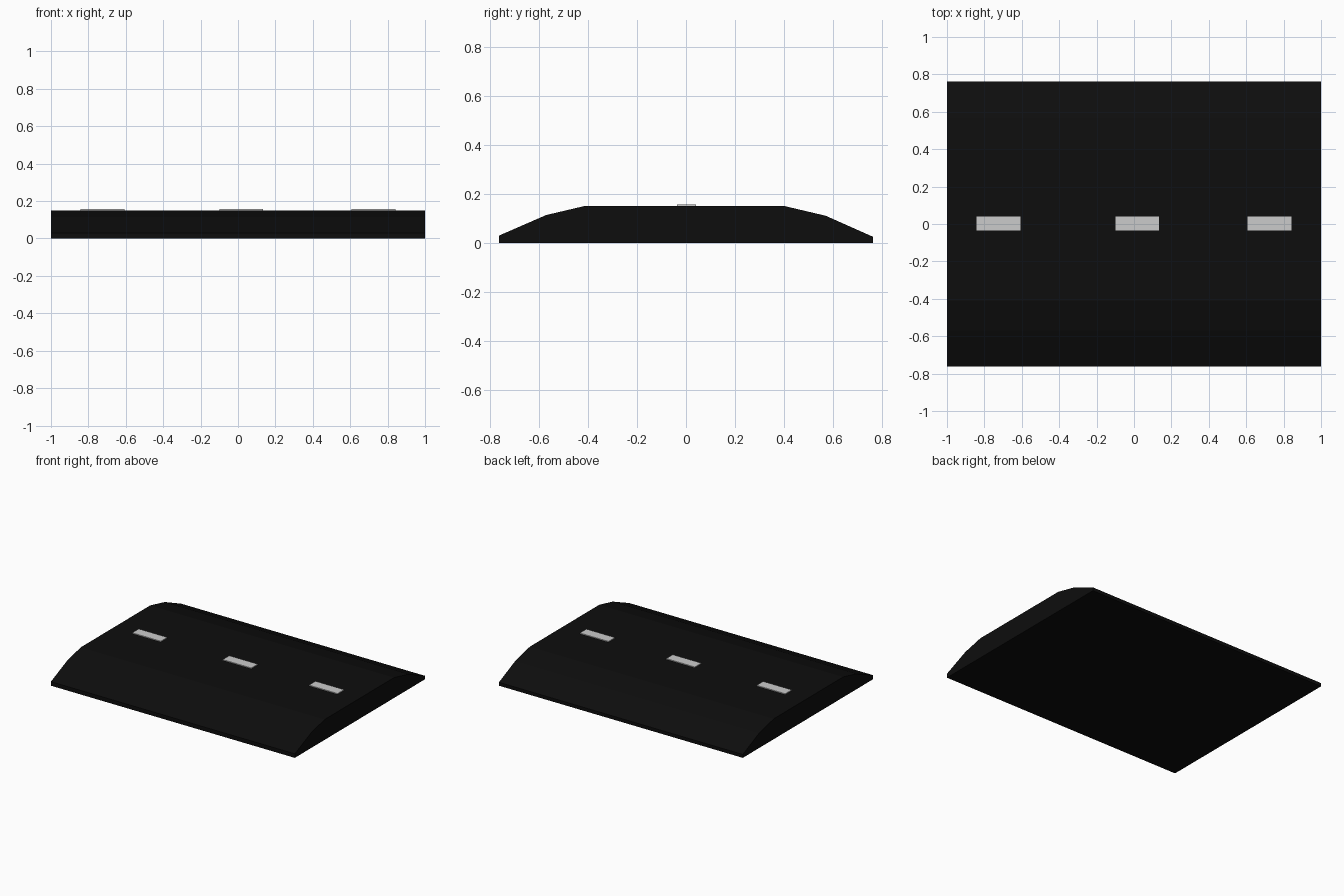
import bpy, bmesh

if "Cube" in bpy.data.objects:
    bpy.data.objects.remove(bpy.data.objects["Cube"])


def material(name, rgb):
    mat = bpy.data.materials.new(name)
    mat.diffuse_color = (*rgb, 1.0)
    mat.use_nodes = True
    mat.node_tree.nodes["Principled BSDF"].inputs["Base Color"].default_value = mat.diffuse_color
    return mat


def extrude_profile(name, profile, x0, x1, mat=None):
    """Sweep a closed (y, z) profile along x."""
    bm = bmesh.new()
    face = bm.faces.new([bm.verts.new((x0, y, z)) for y, z in profile])
    new = bmesh.ops.extrude_face_region(bm, geom=[face])["geom"]
    bmesh.ops.translate(bm, vec=(x1 - x0, 0, 0),
                        verts=[v for v in new if isinstance(v, bmesh.types.BMVert)])
    bmesh.ops.recalc_face_normals(bm, faces=bm.faces)
    mesh = bpy.data.meshes.new(name)
    bm.to_mesh(mesh)
    bm.free()
    if mat:
        mesh.materials.append(mat)
    obj = bpy.data.objects.new(name, mesh)
    bpy.context.collection.objects.link(obj)
    return obj


# Road bed with sloping shoulders
asphalt = material("asphalt", (0.004, 0.004, 0.004))
road_profile = [(-0.763, 0), (0.763, 0), (0.763, 0.025), (0.57, 0.111),
                (0.4, 0.151), (-0.413, 0.151), (-0.57, 0.114), (-0.763, 0.03)]
extrude_profile("road_bed", road_profile, -1, 1, asphalt)

# Raised centre line dashes
dash_profile = [(-0.036, 0.145), (0.04, 0.145), (0.04, 0.157), (-0.036, 0.157)]
for i, x in enumerate((-0.725, 0.017, 0.725), 1):
    extrude_profile(f"lane_dash_{i}", dash_profile, x - 0.117, x + 0.117)
